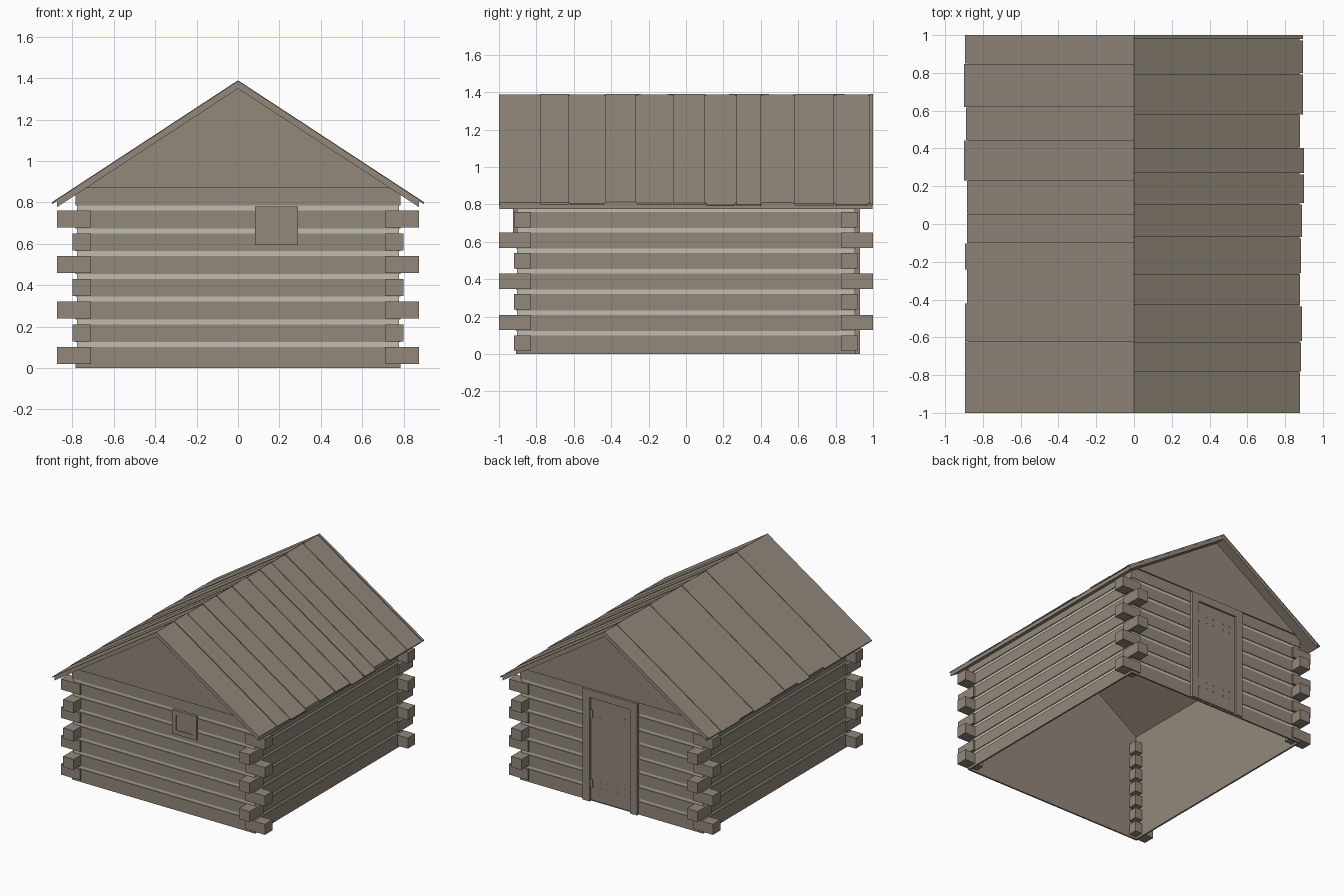
import bpy
import bmesh

old = bpy.data.objects.get("Cube")
if old:
    bpy.data.objects.remove(old, do_unlink=True)


def material(name, rgb):
    m = bpy.data.materials.new(name)
    m.use_nodes = True
    m.diffuse_color = (*rgb, 1)
    m.node_tree.nodes["Principled BSDF"].inputs["Base Color"].default_value = (*rgb, 1)
    return m


WOOD = material("weathered_wood", (0.29, 0.245, 0.198))
CHINK = material("pale_chinking", (0.53, 0.51, 0.43))


def finish(name, bm, mat):
    bmesh.ops.recalc_face_normals(bm, faces=bm.faces)
    me = bpy.data.meshes.new(name)
    bm.to_mesh(me)
    bm.free()
    me.materials.append(mat)
    ob = bpy.data.objects.new(name, me)
    bpy.context.collection.objects.link(ob)
    return ob


def prism(bm, profile, y0, y1):
    """Extrude an x-z outline along y."""
    face = bm.faces.new([bm.verts.new((x, y0, z)) for x, z in profile])
    out = bmesh.ops.extrude_face_region(bm, geom=[face])["geom"]
    new = [v for v in out if isinstance(v, bmesh.types.BMVert)]
    bmesh.ops.translate(bm, verts=new, vec=(0, y1 - y0, 0))


def box(bm, x, y, z):
    prism(bm, [(x[0], z[0]), (x[1], z[0]), (x[1], z[1]), (x[0], z[1])], y[0], y[1])


def span(sign, a, b):
    return tuple(sorted((sign * a, sign * b)))


SLOPE = 0.655
UNDER = 1.35          # ridge height of the roof underside
HX, HY = 0.785, 0.91  # outer faces of the log walls
PITCH = 0.11          # height of one log course
ROWS = 7


def under(x):
    return UNDER - SLOPE * abs(x)


# Thin wall shell, open below and up to the roof
shell = bmesh.new()
inner = HX - 0.009
outline = [(-inner, 0), (inner, 0), (inner, under(inner)), (0, UNDER), (-inner, under(inner))]
for s in (-1, 1):
    prism(shell, outline, s * (HY - 0.013), s * (HY - 0.009))
    box(shell, span(s, HX - 0.013, inner), (-HY + 0.011, HY - 0.011), (0, under(inner)))
finish("wall_shell", shell, WOOD)

# Log courses with pale chinking between them
logs, chinks, ends = bmesh.new(), bmesh.new(), bmesh.new()
for row in range(ROWS):
    z = row * PITCH
    low = z + 0.014 if row else 0
    band = (z + 0.09, z + PITCH + 0.02)
    for s in (-1, 1):
        box(logs, (-HX, HX), span(s, HY - 0.012, HY), (low, z + 0.1))
        box(logs, span(s, HX - 0.012, HX), (-HY, HY), (low, z + 0.1))
        box(chinks, (-HX + 0.007, HX - 0.007), span(s, HY - 0.011, HY - 0.006), band)
        box(chinks, span(s, HX - 0.011, HX - 0.006), (-HY + 0.007, HY - 0.007), band)
        # Overlapping corner ends alternate in direction
        for t in (-1, 1):
            ex, ey = (0.80, 1.0) if row % 2 else (0.875, 0.92)
            box(ends, span(s, 0.71, ex), span(t, 0.83, ey), (z + 0.018, z + 0.1))
finish("wall_chinking", chinks, CHINK)
finish("log_ends", ends, WOOD)

# Top course under the roof
cut = (UNDER - 0.87) / SLOPE
top = [(-HX, 0.784), (HX, 0.784), (HX, under(HX)), (cut, 0.87), (-cut, 0.87), (-HX, under(HX))]
for s in (-1, 1):
    prism(logs, top, s * (HY - 0.012), s * HY)
    box(logs, span(s, HX - 0.012, HX), (-HY, HY), (0.784, under(HX)))
finish("wall_logs", logs, WOOD)

# Gable boards
gables = bmesh.new()
for s in (-1, 1):
    prism(gables, [(-cut, 0.87), (cut, 0.87), (0, UNDER)], s * (HY - 0.012), s * (HY + 0.01))
finish("gables", gables, WOOD)

# Roof slab
eave = 0.875
roof = bmesh.new()
prism(roof, [(0, UNDER), (eave, under(eave)), (eave, under(eave) + 0.032), (0, UNDER + 0.032),
             (-eave, under(eave) + 0.032), (-eave, under(eave))], -0.998, 0.998)
finish("roof_slab", roof, WOOD)

# Roof planks: edges along y, and the reach of each plank
right_edges = [-1, -.78, -.62, -.43, -.26, -.07, .11, .27, .41, .58, .80, .98, 1]
right_reach = [.88, .885, .89, .88, .885, .89, .9, .9, .88, .895, .895, .895]
left_edges = [-1, -.78, -.62, -.42, -.24, -.10, .055, .23, .445, .62, .85, 1]
left_reach = [.895, .895, .895, .885, .895, .885, .885, .9, .89, .9, .895]


def planks(name, side, edges, reach, gap):
    bm = bmesh.new()
    for i, r in enumerate(reach):
        lift = UNDER + 0.037 + 0.003 * (i % 2)
        y1 = edges[i + 1] - (gap if i < len(reach) - 1 else 0)
        prism(bm, [(0, UNDER + 0.03), (side * r, UNDER + 0.03 - SLOPE * r),
                   (side * r, lift - SLOPE * r), (0, lift)], edges[i], y1)
    finish(name, bm, WOOD)


planks("right_roof_planks", 1, right_edges, right_reach, 0.008)
planks("left_roof_planks", -1, left_edges, left_reach, 0.002)


def frame(name, x, z, width, y, sill):
    """Rectangular trim; doors leave out the sill."""
    bm = bmesh.new()
    box(bm, (x[0], x[0] + width), y, z)
    box(bm, (x[1] - width, x[1]), y, z)
    rails = [(z[1] - width, z[1])] + ([(z[0], z[0] + width)] if sill else [])
    for rail in rails:
        box(bm, (x[0] + width, x[1] - width), y, rail)
    finish(name, bm, WOOD)


# Front window
frame("window_frame", (0.082, 0.29), (0.595, 0.78), 0.034, (-0.925, -0.9), True)
shutter = bmesh.new()
box(shutter, (0.11, 0.262), (-0.918, -0.9), (0.625, 0.75))
finish("window_shutter", shutter, WOOD)

# Back door
frame("door_frame", (-0.23, 0.235), (0, 0.865), 0.06, (0.9, 0.93), False)
door = bmesh.new()
box(door, (-0.168, 0.173), (0.9, 0.918), (0.01, 0.803))
finish("door_panel", door, WOOD)

# Door hinges and nail heads
fittings = bmesh.new()
for z in (0.14, 0.68):
    box(fittings, (0.155, 0.18), (0.917, 0.924), (z - 0.03, z + 0.03))
    for x in (-0.12, -0.06, 0.03, 0.09):
        for dz in (-0.025, 0.025):
            box(fittings, (x - 0.004, x + 0.004), (0.917, 0.921), (z + dz - 0.004, z + dz + 0.004))
finish("door_fittings", fittings, WOOD)
